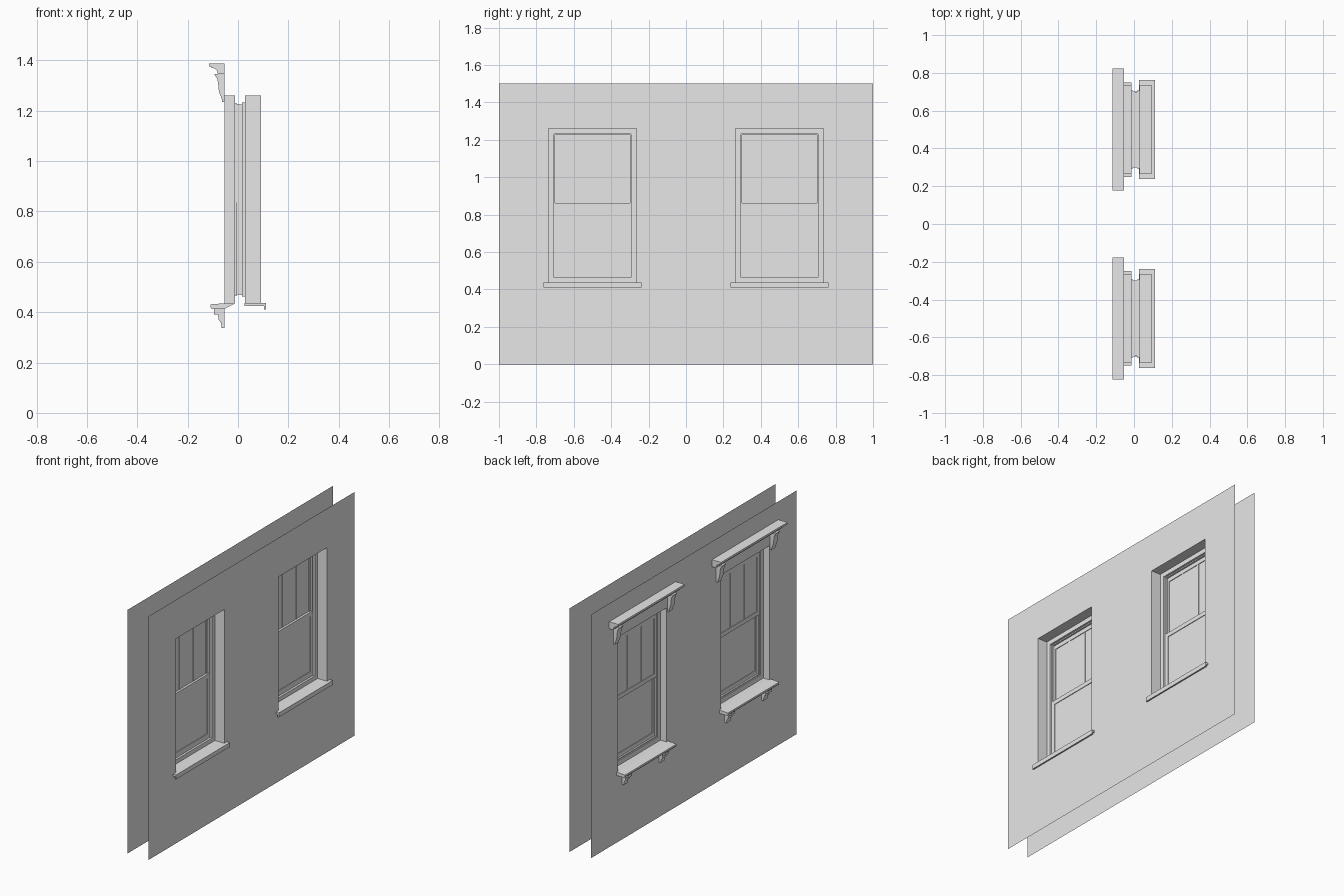
import bpy, bmesh, math

cube = bpy.data.objects.get("Cube")
if cube:
    bpy.data.objects.remove(cube, do_unlink=True)

plaster = bpy.data.materials.new("light_grey")
plaster.use_nodes = True
GREY = (0.8, 0.8, 0.8, 1)
plaster.diffuse_color = GREY
plaster.node_tree.nodes["Principled BSDF"].inputs["Base Color"].default_value = GREY

OUTER, INNER = -0.053, 0.092      # wall sheets
HALF_W = 0.235                    # half width of an opening
BOTTOM, TOP = 0.435, 1.26         # height range of an opening
CENTRES = (-0.5, 0.5)


def finish(name, bm, recalc=True):
    if recalc:
        bmesh.ops.recalc_face_normals(bm, faces=bm.faces)
    mesh = bpy.data.meshes.new(name)
    bm.to_mesh(mesh)
    bm.free()
    mesh.materials.append(plaster)
    obj = bpy.data.objects.new(name, mesh)
    bpy.context.collection.objects.link(obj)
    return obj


def add_box(bm, x0, x1, y0, y1, z0, z1):
    verts = bmesh.ops.create_cube(bm, size=1)["verts"]
    for v in verts:
        v.co.x = x0 if v.co.x < 0 else x1
        v.co.y = y0 if v.co.y < 0 else y1
        v.co.z = z0 if v.co.z < 0 else z1


def add_extrusion(bm, profile, y0, y1):
    """Extrude an (x, z) outline along y."""
    face = bm.faces.new([bm.verts.new((x, y0, z)) for x, z in profile])
    moved = bmesh.ops.extrude_face_region(bm, geom=[face])["geom"]
    for v in moved:
        if isinstance(v, bmesh.types.BMVert):
            v.co.y = y1
    bm.faces.ensure_lookup_table()


def wall(name, x, flip):
    """Thin sheet with an opening left for each window."""
    bm = bmesh.new()
    ys = [-1] + [c + s * HALF_W for c in CENTRES for s in (-1, 1)] + [1]
    zs = [0, BOTTOM, TOP, 1.5]
    grid = [[bm.verts.new((x, y, z)) for z in zs] for y in ys]
    for i in range(len(ys) - 1):
        for j in range(len(zs) - 1):
            if j == 1 and i % 2 == 1:
                continue
            quad = [grid[i][j], grid[i + 1][j], grid[i + 1][j + 1], grid[i][j + 1]]
            bm.faces.new(quad[::-1] if flip else quad)
    finish(name, bm, recalc=False)


def window_casing(name, c):
    """Rectangular lining stepped through the wall by (x, inset) pairs."""
    steps = [(OUTER, 0), (-0.012, 0), (-0.012, 0.029), (-0.005, 0.029),
             (-0.005, 0.035), (0.015, 0.035), (0.015, 0.028), (0.028, 0.028),
             (0.028, 0), (INNER, 0)]
    bm = bmesh.new()
    loops = []
    for x, d in steps:
        w = HALF_W - d
        loops.append([bm.verts.new((x, c + sy * w, z)) for sy, z in
                      ((-1, BOTTOM + d), (1, BOTTOM + d), (1, TOP - d), (-1, TOP - d))])
    for a, b in zip(loops, loops[1:]):
        for k in range(4):
            n = (k + 1) % 4
            bm.faces.new((a[k], b[k], b[n], a[n]))
    finish(name, bm, recalc=False)


def sash(name, c, x0, x1, z0, z1, muntins=()):
    """Stiles, rails, muntin bars and a solid pane."""
    w, stile, rail = 0.201, 0.017, 0.026
    mid = (x0 + x1) / 2
    bm = bmesh.new()
    for s in (-1, 1):
        ya, yb = sorted((c + s * w, c + s * (w - stile)))
        add_box(bm, x0, x1, ya, yb, z0, z1)
    for za in (z0, z1 - rail):
        add_box(bm, x0, x1, c - w + stile, c + w - stile, za, za + rail)
    for m in muntins:
        add_box(bm, x0 + 0.001, x1 - 0.001, c + m - 0.006, c + m + 0.006, z0 + rail, z1 - rail)
    add_box(bm, mid - 0.001, mid + 0.001, c - w + stile, c + w - stile, z0 + rail, z1 - rail)
    finish(name, bm)


def moulding(name, profile, spans, smooth=False):
    bm = bmesh.new()
    for y0, y1 in spans:
        add_extrusion(bm, profile, y0, y1)
    obj = finish(name, bm)
    if smooth:
        bpy.ops.object.select_all(action="DESELECT")
        obj.select_set(True)
        bpy.context.view_layer.objects.active = obj
        bpy.ops.object.shade_smooth_by_angle(angle=math.radians(35))


def pair(c, offset, width):
    return [(c + s * offset - width / 2, c + s * offset + width / 2) for s in (-1, 1)]


# Crown cornice: slab over a quarter-round cove
cove = [(-0.105 + 0.025 * math.sin(a), 1.345 + 0.025 * math.cos(a))
        for a in (math.pi / 2 * k / 6 for k in range(7))]
cornice = [(OUTER, 1.388), (-0.115, 1.388), (-0.115, 1.376), (-0.105, 1.376)] + cove + [(OUTER, 1.345)]

# Bracket outlines, curving back to the wall
crown_bracket = [(OUTER, 1.345), (-0.093, 1.345), (-0.091, 1.338), (-0.083, 1.328),
                 (-0.079, 1.31), (-0.077, 1.285), (-0.072, 1.265), (-0.065, 1.25),
                 (-0.063, 1.235), (OUTER, 1.235)]
sill_bracket = [(OUTER, 0.415), (-0.095, 0.415), (-0.095, 0.39), (-0.079, 0.39),
                (-0.077, 0.37), (-0.068, 0.358), (-0.065, 0.338), (OUTER, 0.338)]

# Sill outlines
outer_sill = [(-0.012, 0.435), (OUTER, 0.435), (-0.11, 0.431), (-0.11, 0.42), (-0.104, 0.413), (OUTER, 0.413)]
inner_sill = [(0.026, 0.437), (0.112, 0.437), (0.112, 0.41), (0.103, 0.41), (0.103, 0.425), (0.026, 0.425)]

wall("outer_wall", OUTER, True)
wall("inner_wall", INNER, False)

for side, c in zip(("front", "back"), CENTRES):
    window_casing(side + "_window_casing", c)
    sash(side + "_upper_sash", c, -0.005, 0.005, 0.835, 1.226, (-0.067, 0.067))
    sash(side + "_lower_sash", c, 0.005, 0.015, 0.469, 0.861)
    moulding(side + "_cornice", cornice, [(c - 0.323, c + 0.323)], True)
    moulding(side + "_crown_brackets", crown_bracket, pair(c, 0.262, 0.04), True)
    moulding(side + "_outer_sill", outer_sill, [(c - 0.25, c + 0.25)])
    moulding(side + "_sill_brackets", sill_bracket, pair(c, 0.18, 0.04))
    moulding(side + "_inner_sill", inner_sill, [(c - 0.262, c + 0.262)])
